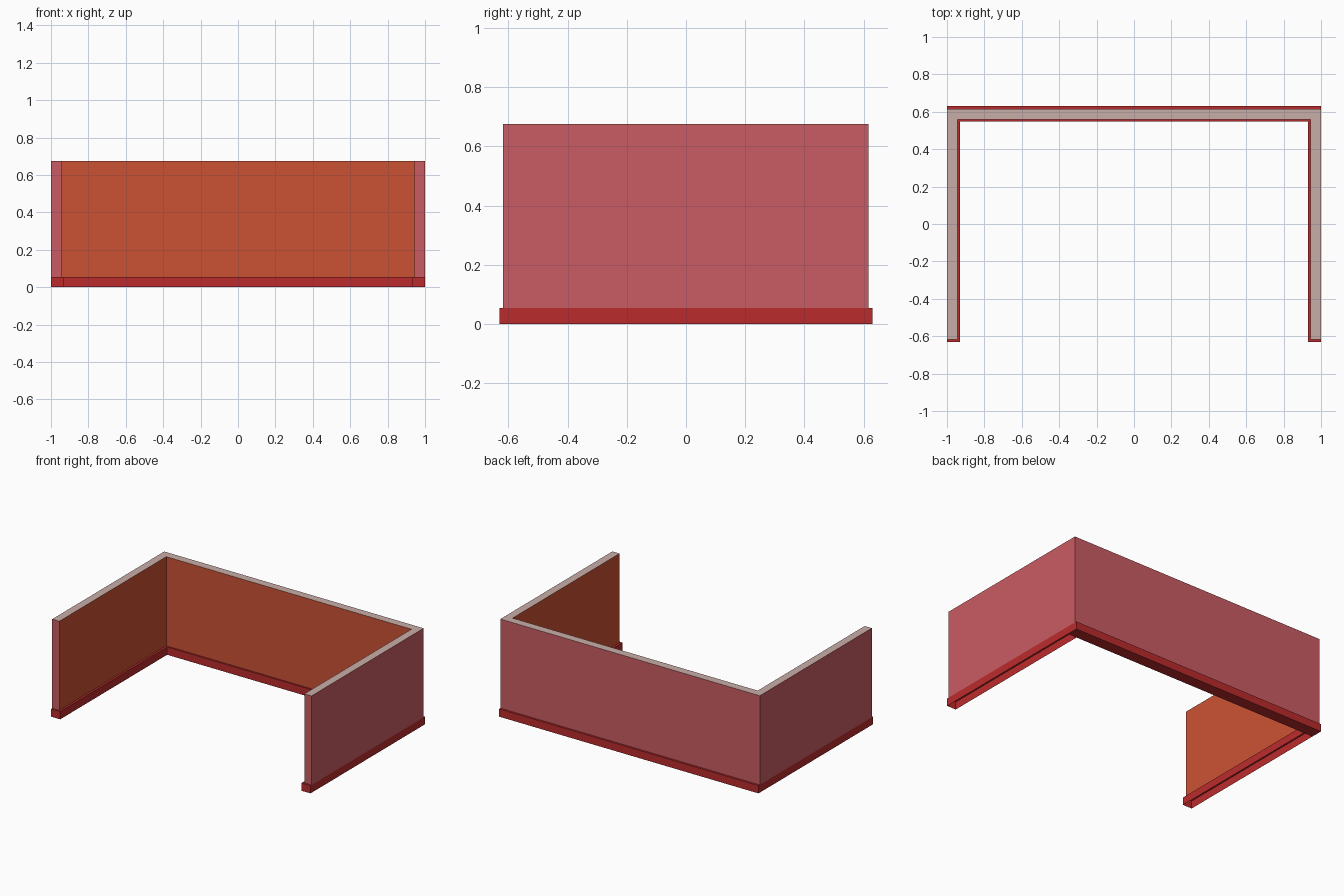
import bpy, bmesh

if "Cube" in bpy.data.objects:
    bpy.data.objects.remove(bpy.data.objects["Cube"])


def material(name, r, g, b):
    lin = [((c / 255 + 0.055) / 1.055) ** 2.4 for c in (r, g, b)]
    m = bpy.data.materials.new(name)
    m.diffuse_color = (*lin, 1)
    m.use_nodes = True
    m.node_tree.nodes["Principled BSDF"].inputs["Base Color"].default_value = m.diffuse_color
    return m


pink = material("pink_outside", 201, 92, 98)
orange = material("orange_inside", 203, 82, 52)
cap = material("pale_wall_top", 201, 174, 169)
red = material("red_skirting", 187, 43, 44)


def u_points(front, back, inner_x, inner_y):
    """U-shaped floor plan, open to the front."""
    half = [(inner_x, inner_y), (inner_x, front), (1, front), (1, back)]
    return half + [(-x, y) for x, y in reversed(half)]


def u_prism(name, plan, z0, z1, mats, rule):
    """Extrude a plan upward, leaving the underside open."""
    bm = bmesh.new()
    lo = [bm.verts.new((x, y, z0)) for x, y in plan]
    hi = [bm.verts.new((x, y, z1)) for x, y in plan]
    n = len(plan)
    # plan order is clockwise or not: fix by signed area
    area = sum(plan[i][0] * plan[(i + 1) % n][1] - plan[(i + 1) % n][0] * plan[i][1]
               for i in range(n))
    for i in range(n):
        j = (i + 1) % n
        f = [lo[i], lo[j], hi[j], hi[i]]
        face = bm.faces.new(f if area > 0 else f[::-1])
        face.material_index = rule(i)
    top = bm.faces.new(hi if area > 0 else hi[::-1])
    top.material_index = rule(-1)
    return finish(name, bm, mats)


def finish(name, bm, mats):
    me = bpy.data.meshes.new(name)
    bm.to_mesh(me)
    bm.free()
    for m in mats:
        me.materials.append(m)
    ob = bpy.data.objects.new(name, me)
    bpy.context.collection.objects.link(ob)
    return ob


# Walls: pale top, orange inner sides (edges 0, 6 and 7), pink elsewhere
u_prism("walls", u_points(-0.618, 0.616, 0.945, 0.56), 0.054, 0.675,
        [pink, orange, cap],
        lambda i: 2 if i == -1 else (1 if i in (0, 6, 7) else 0))

# Skirting: slightly wider hollow base under the walls
u_prism("skirting", u_points(-0.63, 0.63, 0.93, 0.548), 0, 0.054,
        [red], lambda i: 0)

# Underside closing the back run of the skirting
bm = bmesh.new()
bm.faces.new([bm.verts.new((x, y, 0)) for x, y in
              ((-1, 0.548), (-1, 0.63), (1, 0.63), (1, 0.548))])
finish("skirting_back_underside", bm, [red])
